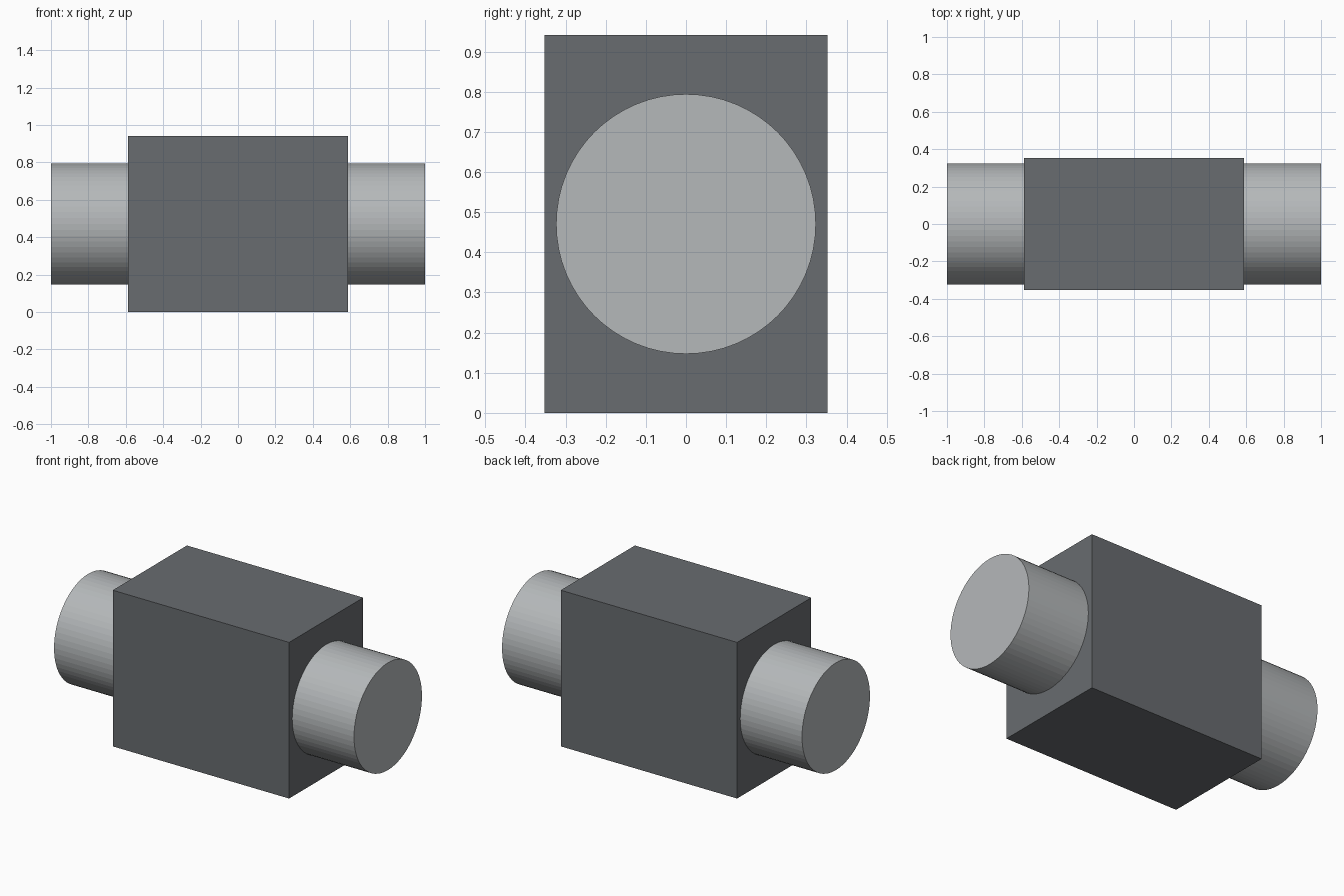
import bpy
import math

if "Cube" in bpy.data.objects:
    bpy.data.objects.remove(bpy.data.objects["Cube"])


def colour(obj, name, rgb):
    mat = bpy.data.materials.new(name)
    mat.diffuse_color = (*rgb, 1.0)
    mat.use_nodes = True
    mat.node_tree.nodes["Principled BSDF"].inputs["Base Color"].default_value = mat.diffuse_color
    obj.data.materials.append(mat)


HEIGHT = 0.941
MID_Z = HEIGHT / 2

# Dark rectangular housing
bpy.ops.mesh.primitive_cube_add(size=1, location=(0, 0, MID_Z))
housing = bpy.context.object
housing.name = "housing_block"
housing.scale = (1.176, 0.706, HEIGHT)
bpy.ops.object.transform_apply(location=False, rotation=False, scale=True)
colour(housing, "dark_grey", (0.14, 0.15, 0.16))

# Light cylinder running through the housing, protruding at both ends
bpy.ops.mesh.primitive_cylinder_add(
    vertices=64, radius=0.3235, depth=2.0,
    location=(0, 0, MID_Z), rotation=(0, math.pi / 2, 0))
shaft = bpy.context.object
shaft.name = "through_cylinder"
colour(shaft, "light_grey", (0.46, 0.48, 0.49))
